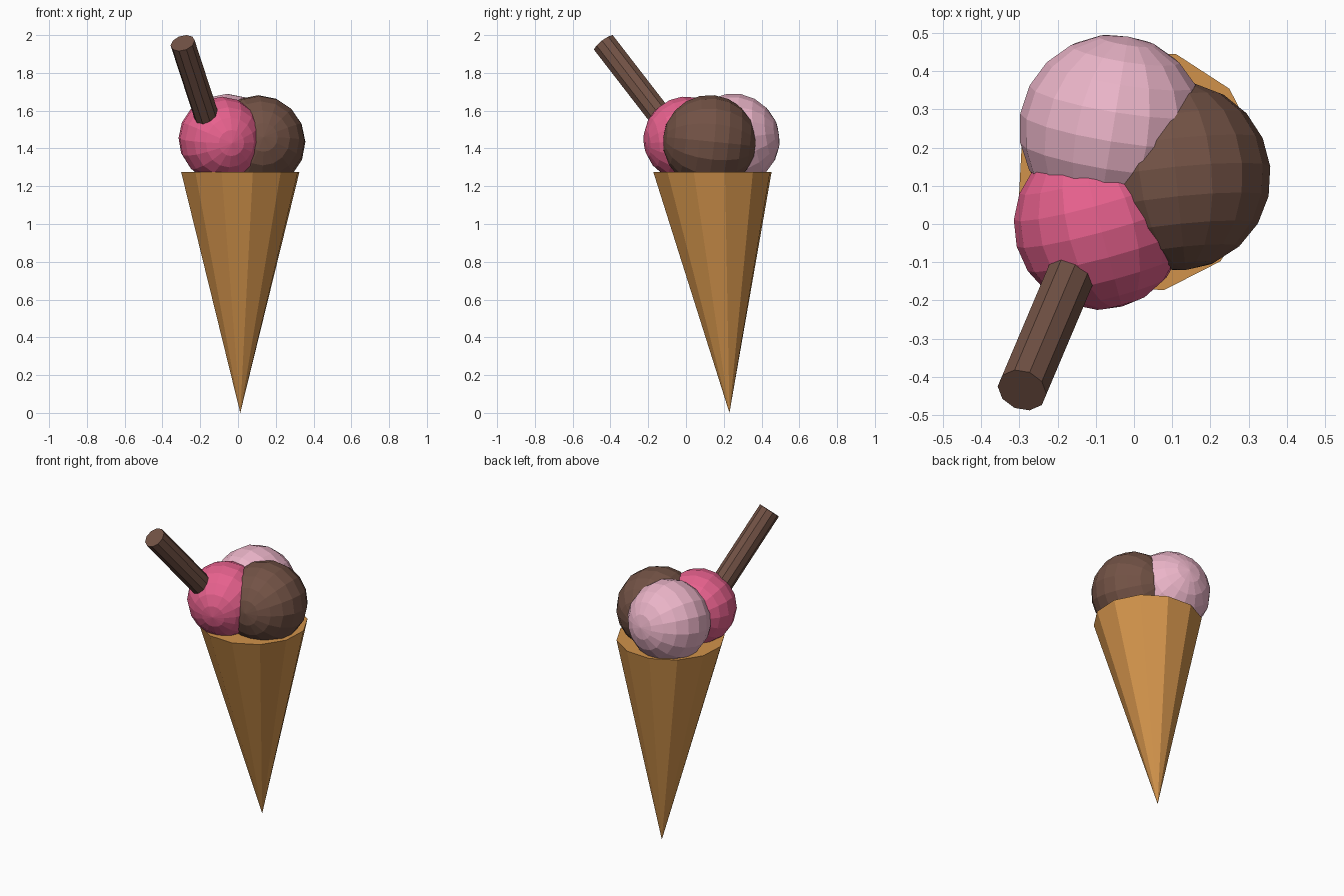
import bpy, bmesh
from math import cos, sin, radians
from mathutils import Vector

if "Cube" in bpy.data.objects:
    bpy.data.objects.remove(bpy.data.objects["Cube"])


def paint(obj, name, color):
    mat = bpy.data.materials.get(name) or bpy.data.materials.new(name)
    mat.diffuse_color = (*color, 1)
    mat.use_nodes = True
    mat.node_tree.nodes["Principled BSDF"].inputs["Base Color"].default_value = mat.diffuse_color
    obj.data.materials.append(mat)


def scoop(name, center, radius, axis, color):
    bpy.ops.mesh.primitive_uv_sphere_add(segments=16, ring_count=10, radius=radius, location=center)
    obj = bpy.context.object
    obj.name = name
    obj.rotation_euler = Vector(axis).to_track_quat('Z', 'Y').to_euler()
    paint(obj, name, color)


# Wafer cone: twelve sides, closed top, tip set slightly back
bm = bmesh.new()
tip = bm.verts.new((0.012, 0.23, 0))
rim = []
for i in range(12):
    a = radians(12 + 30 * i)
    rim.append(bm.verts.new((0.012 + 0.32 * cos(a), 0.14 + 0.32 * sin(a), 1.275)))
bm.faces.new(rim)
for i in range(12):
    bm.faces.new((rim[(i + 1) % 12], rim[i], tip))
bmesh.ops.recalc_face_normals(bm, faces=bm.faces)
mesh = bpy.data.meshes.new("wafer_cone")
bm.to_mesh(mesh)
bm.free()
cone = bpy.data.objects.new("wafer_cone", mesh)
bpy.context.collection.objects.link(cone)
paint(cone, "wafer", (0.64, 0.29, 0.07))

# Three scoops
scoop("strawberry_scoop", (-0.09, 0.0, 1.45), 0.225, (0.26, -0.96, -0.1), (0.80, 0.12, 0.27))
scoop("chocolate_scoop", (0.11, 0.125, 1.435), 0.248, (0.1, -0.98, 0.1), (0.17, 0.085, 0.06))
scoop("vanilla_pink_scoop", (-0.055, 0.25, 1.445), 0.246, (0.16, 0.98, 0.14), (0.83, 0.46, 0.58))

# Chocolate stick pushed into the front scoop
top, bottom = Vector((-0.293, -0.435, 1.958)), Vector((-0.13, -0.05, 1.46))
axis = top - bottom
bpy.ops.mesh.primitive_cylinder_add(vertices=10, radius=0.066, depth=axis.length,
                                    location=(top + bottom) / 2)
stick = bpy.context.object
stick.name = "chocolate_stick"
stick.rotation_euler = axis.to_track_quat('Z', 'Y').to_euler()
paint(stick, "chocolate_stick", (0.17, 0.085, 0.06))
